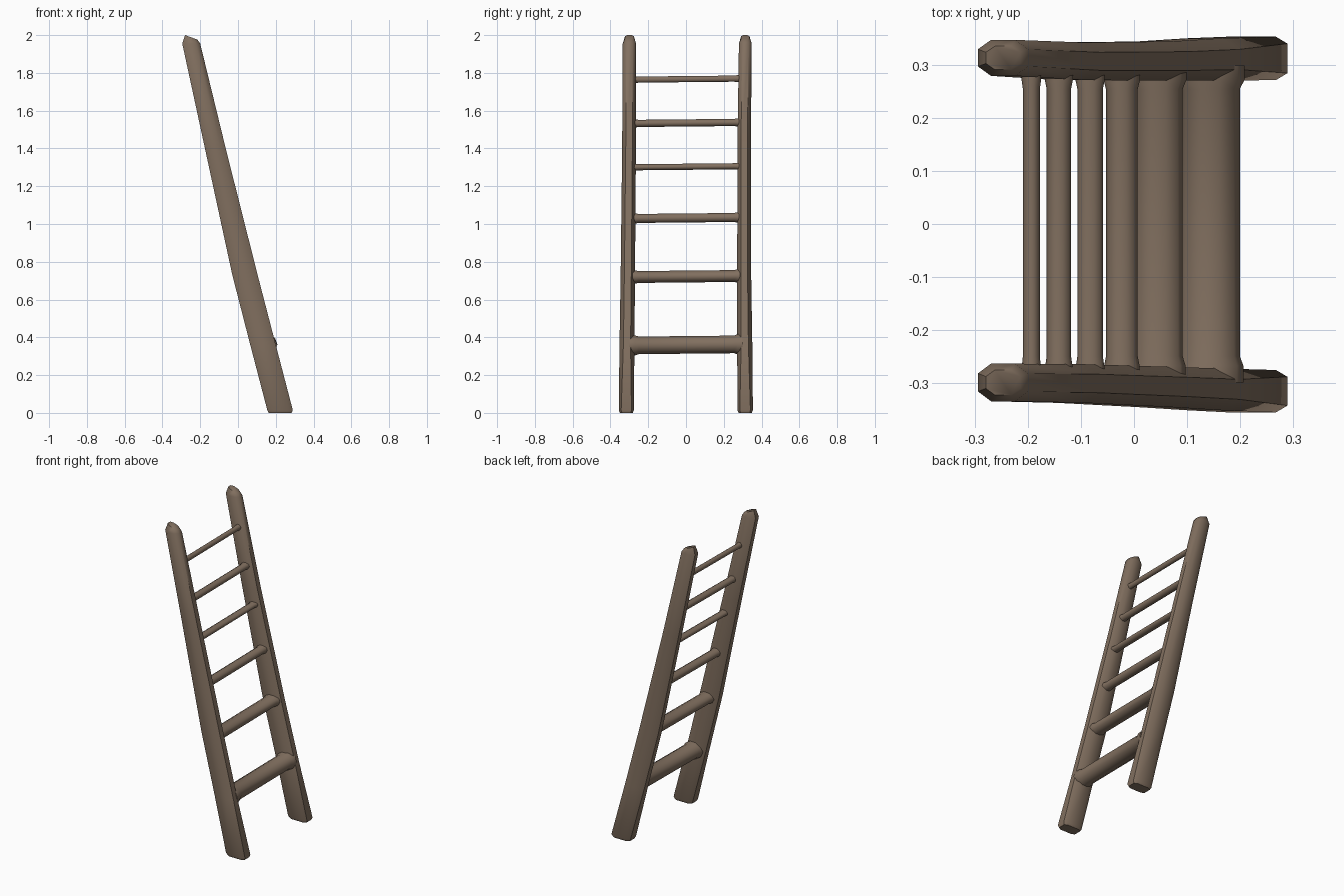
import bpy
import bmesh
from math import cos, sin, pi, radians

cube = bpy.data.objects.get("Cube")
if cube:
    bpy.data.objects.remove(cube, do_unlink=True)

wood = bpy.data.materials.new("weathered brown wood")
wood.use_nodes = True
wood.diffuse_color = (0.22, 0.16, 0.115, 1)
wood.node_tree.nodes["Principled BSDF"].inputs["Base Color"].default_value = wood.diffuse_color


def loft(name, rings):
    """Skin a closed tube through rings of points and cap both ends."""
    bm = bmesh.new()
    loops = [[bm.verts.new(p) for p in ring] for ring in rings]
    n = len(loops[0])
    for a, b in zip(loops, loops[1:]):
        for i in range(n):
            j = (i + 1) % n
            bm.faces.new((a[i], a[j], b[j], b[i]))
    bm.faces.new(loops[0])
    bm.faces.new(loops[-1])
    bmesh.ops.recalc_face_normals(bm, faces=bm.faces)
    mesh = bpy.data.meshes.new(name)
    bm.to_mesh(mesh)
    bm.free()
    mesh.materials.append(wood)
    obj = bpy.data.objects.new(name, mesh)
    bpy.context.collection.objects.link(obj)
    bpy.ops.object.select_all(action="DESELECT")
    obj.select_set(True)
    bpy.context.view_layer.objects.active = obj
    bpy.ops.object.shade_smooth_by_angle(angle=radians(50))


def section(x0, x1, y0, y1, z, tilt=0.0, chamfer=0.28):
    """Horizontal chamfered rectangle, optionally tilted along x."""
    cx, cy, hx, hy = (x0 + x1) / 2, (y0 + y1) / 2, (x1 - x0) / 2, (y1 - y0) / 2
    k = 1 - 2 * chamfer
    shape = [(1, -k), (1, k), (k, 1), (-k, 1), (-1, k), (-1, -k), (-k, -1), (k, -1)]
    return [(cx + u * hx, cy + v * hy, z + tilt * u) for u, v in shape]


# Side rails: wide at the foot, slimmer and hewn to a blunt point at the top
profile = [  # height, back edge, front edge, top tilt
    (0.0, 0.163, 0.284, 0),
    (0.015, 0.155, 0.29, 0),
    (0.36, 0.065, 0.20, 0),
    (0.73, -0.03, 0.104, 0),
    (1.4, -0.175, -0.065, 0),
    (1.955, -0.295, -0.2, 0),
    (1.988, -0.28, -0.215, -0.012),
]
widths = {
    "left_rail": [(0.278, 0.348), (0.272, 0.354), (0.271, 0.351), (0.271, 0.345),
                  (0.272, 0.343), (0.28, 0.348), (0.292, 0.336)],
    "right_rail": [(-0.350, -0.282), (-0.356, -0.276), (-0.352, -0.273), (-0.346, -0.27),
                   (-0.338, -0.265), (-0.335, -0.264), (-0.323, -0.276)],
}
for name, sides in widths.items():
    loft(name, [section(x0, x1, y0, y1, z, tilt, 0.16 if z < 0.1 else 0.26)
                for (z, x0, x1, tilt), (y0, y1) in zip(profile, sides)])

# Rungs: thinner toward the top, with a slight flare where they meet the rails
rungs = [  # x, z, half width, half height
    (0.143, 0.36, 0.057, 0.049),
    (0.046, 0.722, 0.046, 0.033),
    (-0.023, 1.032, 0.03, 0.025),
    (-0.083, 1.303, 0.024, 0.017),
    (-0.142, 1.535, 0.023, 0.02),
    (-0.194, 1.767, 0.016, 0.017),
]
stations = [(-0.30, 1.12), (-0.268, 1.12), (-0.25, 1.0), (0.0, 1.0), (0.255, 1.0), (0.272, 1.15), (0.30, 1.15)]
for number, (x, z, rx, rz) in enumerate(rungs, 1):
    loft(f"rung_{number}",
         [[(x + rx * s * cos(pi * i / 5), y, z + rz * s * sin(pi * i / 5) + 0.01 * y)
           for i in range(10)] for y, s in stations])
